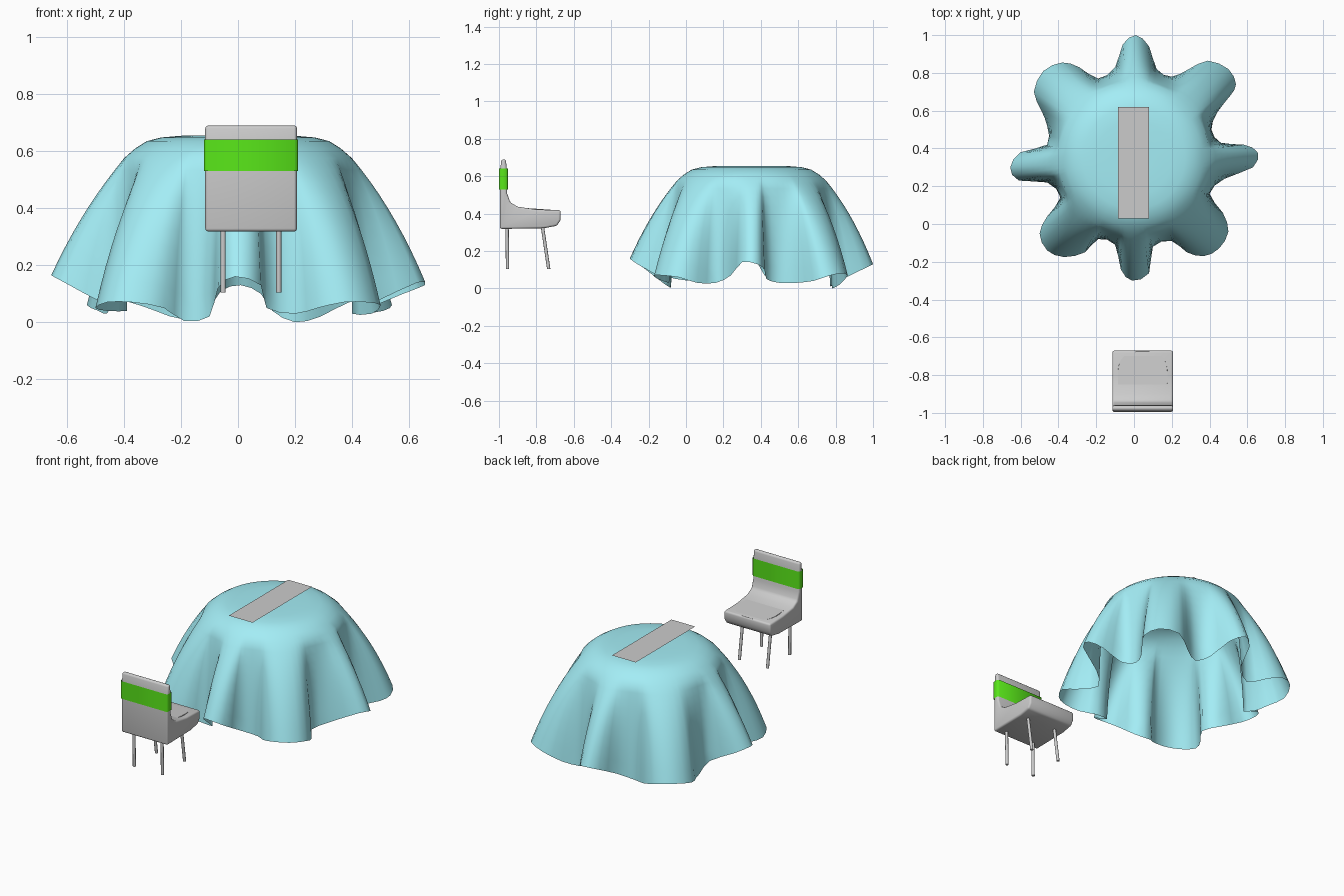
import bpy, bmesh
from math import sin, cos, pi, hypot, radians
from mathutils import Vector

if "Cube" in bpy.data.objects:
    bpy.data.objects.remove(bpy.data.objects["Cube"])


def make(name, verts, faces, color=None, smooth=None):
    me = bpy.data.meshes.new(name)
    me.from_pydata([tuple(v) for v in verts], [], faces)
    bm = bmesh.new()
    bm.from_mesh(me)
    bmesh.ops.recalc_face_normals(bm, faces=bm.faces)
    bm.to_mesh(me)
    bm.free()
    ob = bpy.data.objects.new(name, me)
    bpy.context.collection.objects.link(ob)
    if color:
        mat = bpy.data.materials.new(name + "_color")
        mat.diffuse_color = (*color, 1)
        mat.use_nodes = True
        mat.node_tree.nodes["Principled BSDF"].inputs["Base Color"].default_value = mat.diffuse_color
        me.materials.append(mat)
    if smooth:
        bpy.ops.object.select_all(action='DESELECT')
        ob.select_set(True)
        bpy.context.view_layer.objects.active = ob
        bpy.ops.object.shade_smooth_by_angle(angle=radians(smooth))
    return ob


def prism(loop_a, loop_b, caps=True):
    n = len(loop_a)
    faces = [(i, (i + 1) % n, n + (i + 1) % n, n + i) for i in range(n)]
    if caps:
        faces += [tuple(range(n)), tuple(range(n, 2 * n))]
    return list(loop_a) + list(loop_b), faces


# Tablecloth: hem line counter-clockwise from the right-hand fold
HEM = [(.63, .30, .14), (.655, .38, .13), (.58, .42, .10), (.46, .43, .05), (.41, .50, .03),
       (.44, .59, .03), (.51, .68, .04), (.54, .74, .06), (.50, .82, .08), (.39, .865, .07),
       (.29, .82, .02), (.20, .78, 0), (.12, .82, .04), (.08, .94, .10), (.01, 1.0, .13),
       (-.06, .95, .11), (-.10, .83, .05), (-.19, .77, .01), (-.29, .83, .04), (-.38, .855, .07),
       (-.48, .81, .08), (-.53, .70, .06), (-.49, .60, .04), (-.46, .52, .03), (-.46, .42, .07),
       (-.60, .38, .14), (-.655, .30, .165), (-.61, .23, .14), (-.46, .22, .06), (-.39, .14, .04),
       (-.46, .04, .04), (-.50, -.05, .05), (-.46, -.14, .07), (-.37, -.175, .07), (-.26, -.15, .05),
       (-.19, -.08, .005), (-.10, -.11, .02), (-.07, -.24, .12), (-.01, -.30, .16), (.08, -.26, .13),
       (.10, -.12, .05), (.20, -.09, .03), (.28, -.15, .05), (.37, -.17, .07), (.45, -.13, .07),
       (.50, -.04, .06), (.47, .06, .03), (.40, .16, .03), (.48, .24, .07)]
CX, CY = 0, .35
pts = [Vector(p) for p in HEM]
n = len(pts)
hem = []
for i in range(n):
    a, b, c, d = pts[i - 1], pts[i], pts[(i + 1) % n], pts[(i + 2) % n]
    hem += [b, (9 * b + 9 * c - a - d) / 16]

SHOULDER = [(.10, .655), (.20, .654), (.27, .648), (.32, .635), (.36, .61), (.40, .575)]
STEPS = 9
verts, faces = [(CX, CY, .655)], []
for p in hem:
    dx, dy = p.x - CX, p.y - CY
    R = hypot(dx, dy)
    column = list(SHOULDER)
    ctrl = (.42 + .5 * (R - .40), .40)
    for k in range(1, STEPS + 1):
        t = k / STEPS
        u = 1 - t
        column.append((u * u * .40 + 2 * u * t * ctrl[0] + t * t * R,
                       u * u * .575 + 2 * u * t * ctrl[1] + t * t * max(p.z, 0)))
    verts += [(CX + dx / R * r, CY + dy / R * r, z) for r, z in column]
m, cols = len(SHOULDER) + STEPS, len(hem)
for i in range(cols):
    a, b = 1 + i * m, 1 + (i + 1) % cols * m
    faces.append((0, a, b))
    faces += [(a + k, a + k + 1, b + k + 1, b + k) for k in range(m - 1)]
make("tablecloth", verts, faces, (.37, .85, .92), 80)

# Table runner: a thin flat strip
make("table_runner", [(-.085, .03, .664), (.08, .03, .664), (.08, .62, .664), (-.085, .62, .664)],
     [(0, 1, 2, 3)])

# Chair shell: side profile extruded across the width
X0, X1 = -.115, .207
XC = (X0 + X1) / 2
PROFILE = [(-.995, .318), (-.995, .62), (-.987, .69), (-.963, .69), (-.957, .62), (-.957, .51),
           (-.94, .46), (-.90, .437), (-.80, .422), (-.67, .418), (-.671, .365), (-.69, .335),
           (-.76, .322)]
shell = make("chair_shell", *prism([(X0, y, z) for y, z in PROFILE], [(X1, y, z) for y, z in PROFILE]))
bev = shell.modifiers.new("rounding", 'BEVEL')
bev.width, bev.segments = .011, 3
bev.limit_method, bev.angle_limit = 'ANGLE', radians(40)
bpy.context.view_layer.objects.active = shell
bpy.ops.object.select_all(action='DESELECT')
shell.select_set(True)
bpy.ops.object.modifier_apply(modifier="rounding")
bpy.ops.object.shade_smooth_by_angle(angle=radians(40))


# Seat pad: rounded-square disc lying on the seat
def squircle(scale, lift):
    out = []
    for i in range(40):
        c, s = cos(i * pi / 20), sin(i * pi / 20)
        x = XC + .133 * scale * (abs(c) ** .7) * (1 if c > 0 else -1)
        y = -.81 + .137 * scale * (abs(s) ** .7) * (1 if s > 0 else -1)
        out.append((x, y, .422 - .07 * (y + .80) + lift))
    return out


make("seat_pad", *prism(squircle(1, -.006), squircle(.985, .004)), smooth=30)

# Green band wrapped round the backrest
L, R, F, B, c = X0 - .004, X1 + .003, -1.0, -.953, .008
PLAN = [(L + c, F), (R - c, F), (R, F + c), (R, B - c), (R - c, B), (L + c, B), (L, B - c), (L, F + c)]
make("backrest_band", *prism([(x, y, .53) for x, y in PLAN], [(x, y, .64) for x, y in PLAN], False),
     (.1, .8, .01), 50)


# Chair legs: back pair upright, front pair raked forward
def ring(x, y, z, r=.009, sides=12):
    return [(x + r * cos(2 * pi * i / sides), y + r * sin(2 * pi * i / sides), z) for i in range(sides)]


for side, x in (("left", -.052), ("right", .143)):
    for row, y_top, y_low in (("back", -.957, -.954), ("front", -.769, -.734)):
        make(f"{row}_{side}_leg", *prism(ring(x, y_top, .34), ring(x, y_low, .104)), smooth=40)
